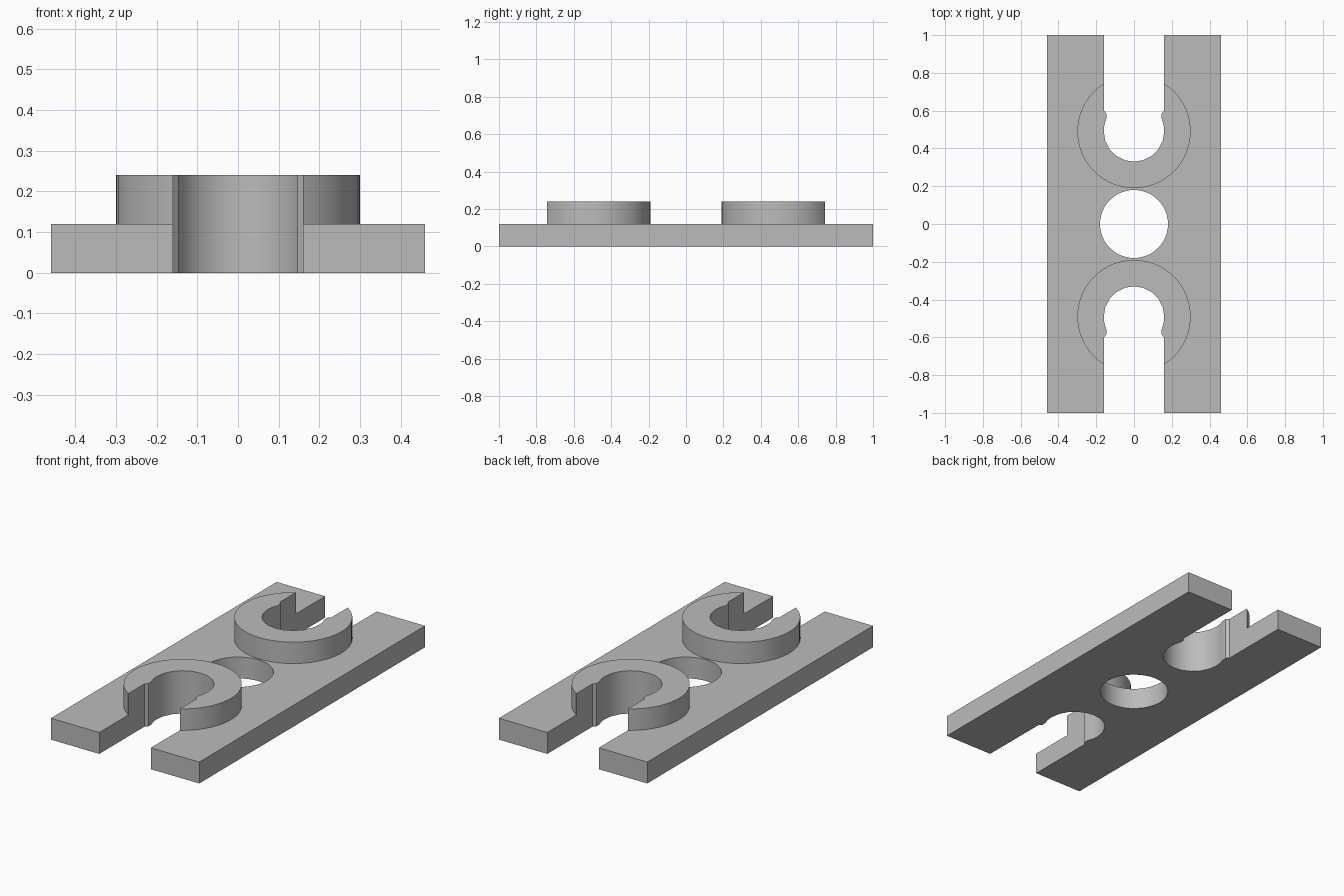
import bpy, bmesh
from math import sin, cos, pi, acos

default = bpy.data.objects.get("Cube")
if default:
    bpy.data.objects.remove(default, do_unlink=True)

HALF_W, HALF_L = 0.46, 1.0
PLATE_Z, COLLAR_Z = 0.12, 0.24
CENTRE_Y, COLLAR_R, BORE_R = 0.49, 0.30, 0.16

grey = bpy.data.materials.new("plain grey")
grey.use_nodes = True
grey.diffuse_color = (0.5, 0.5, 0.5, 1)
grey.node_tree.nodes["Principled BSDF"].inputs["Base Color"].default_value = (0.5, 0.5, 0.5, 1)


def arc(cy, r, start, end, steps):
    angles = [start + (end - start) * i / steps for i in range(steps + 1)]
    return [(r * cos(a), cy + r * sin(a)) for a in angles]


def slot_path(mouth_y):
    """Keyhole wall from the right of the mouth, round the bore, to the left."""
    side = [(BORE_R, mouth_y), (BORE_R, 0.60), (0.146, 0.585),
            (0.146, 0.56), (0.157, 0.525)]
    left = [(-x, y) for x, y in reversed(side)]
    return side + arc(CENTRE_Y, BORE_R, 0, -pi, 10) + left


def extruded(name, loops, z0, z1):
    """Fill closed outlines (with holes) and pull them up into a solid."""
    bm = bmesh.new()
    for loop in loops:
        verts = [bm.verts.new((x, y, z0)) for x, y in loop]
        for a, b in zip(verts, verts[1:] + verts[:1]):
            bm.edges.new((a, b))
    bmesh.ops.triangle_fill(bm, use_beauty=True, use_dissolve=False, edges=bm.edges[:])
    top = bmesh.ops.extrude_face_region(bm, geom=bm.faces[:], use_keep_orig=True)
    moved = [g for g in top["geom"] if isinstance(g, bmesh.types.BMVert)]
    bmesh.ops.translate(bm, verts=moved, vec=(0, 0, z1 - z0))
    bmesh.ops.recalc_face_normals(bm, faces=bm.faces[:])
    mesh = bpy.data.meshes.new(name)
    bm.to_mesh(mesh)
    bm.free()
    mesh.materials.append(grey)
    obj = bpy.data.objects.new(name, mesh)
    bpy.context.collection.objects.link(obj)
    bpy.ops.object.select_all(action='DESELECT')
    obj.select_set(True)
    bpy.context.view_layer.objects.active = obj
    bpy.ops.object.shade_smooth_by_angle(angle=pi / 6)
    return obj


# Base plate: keyhole slot in each end and a round hole in the middle
back_end = [(HALF_W, HALF_L)] + slot_path(HALF_L) + [(-HALF_W, HALF_L)]
front_end = [(-x, -y) for x, y in back_end]
hole = arc(0, 0.18, 0, 2 * pi, 48)[:-1]
extruded("base_plate", [back_end + front_end, hole], 0, PLATE_Z)

# Raised C-shaped collars round the keyholes
opening = acos(BORE_R / COLLAR_R)
tip_y = CENTRE_Y + COLLAR_R * sin(opening)
outer = arc(CENTRE_Y, COLLAR_R, opening, -pi - opening, 44)
inner = list(reversed(slot_path(tip_y)))[1:-1]
outline = outer + inner
for name, s in (("back_collar", 1), ("front_collar", -1)):
    extruded(name, [[(x, s * y) for x, y in outline]], PLATE_Z, COLLAR_Z)
